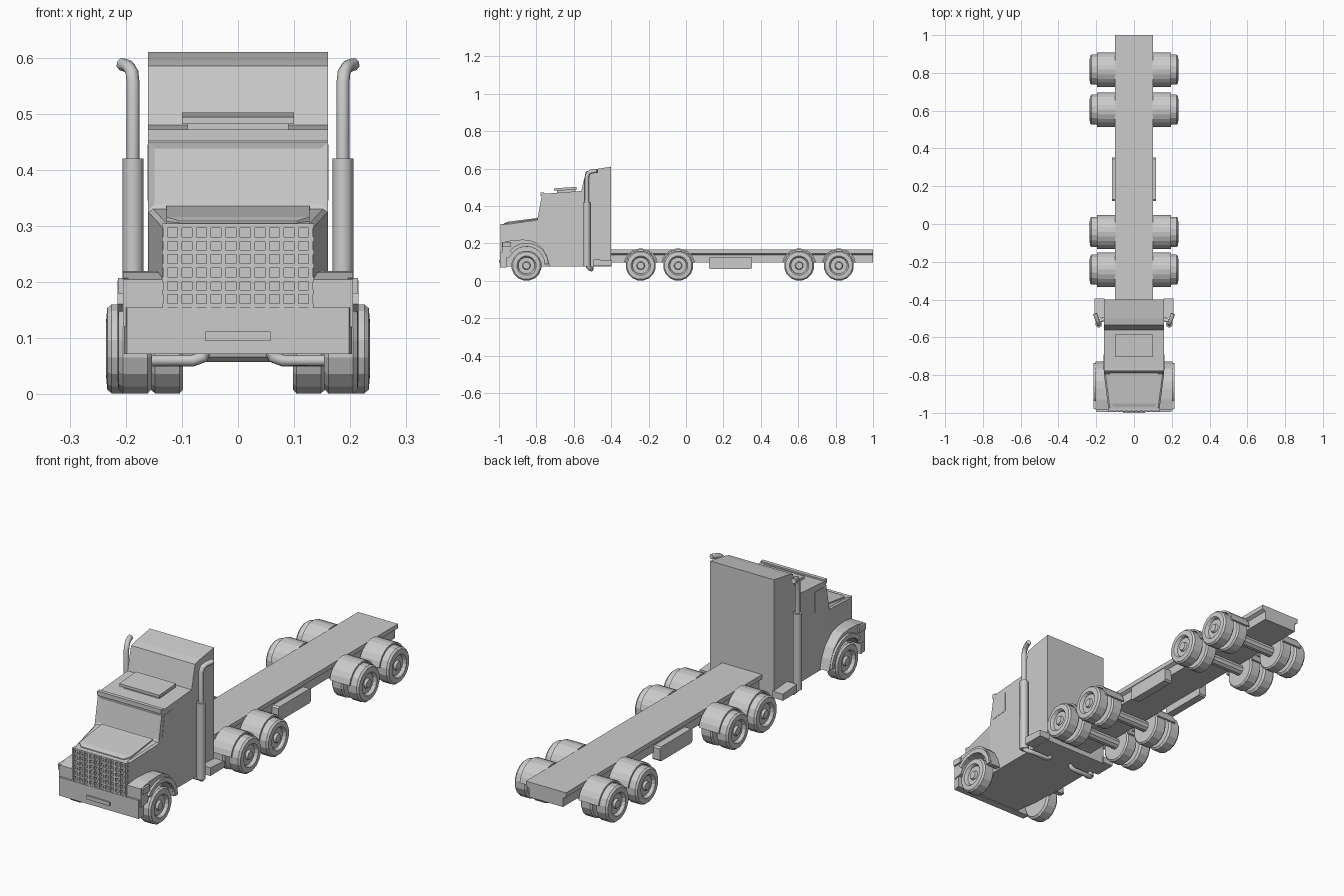
import bpy, bmesh, math
from mathutils import Vector

if "Cube" in bpy.data.objects:
    bpy.data.objects.remove(bpy.data.objects["Cube"])


def finish(name, bm):
    bmesh.ops.recalc_face_normals(bm, faces=bm.faces)
    me = bpy.data.meshes.new(name)
    bm.to_mesh(me)
    bm.free()
    ob = bpy.data.objects.new(name, me)
    bpy.context.collection.objects.link(ob)
    return ob


def loft(name, rings):
    """Skin a row of matching closed rings and cap both ends."""
    bm = bmesh.new()
    vs = [[bm.verts.new(p) for p in r] for r in rings]
    n = len(rings[0])
    for a, b in zip(vs, vs[1:]):
        for i in range(n):
            j = (i + 1) % n
            bm.faces.new((a[i], a[j], b[j], b[i]))
    bm.faces.new(vs[0])
    bm.faces.new(vs[-1])
    return finish(name, bm)


def prism(name, pts, x0, x1):
    """Side profile (y, z) extruded along x."""
    return loft(name, [[(x, y, z) for y, z in pts] for x in (x0, x1)])


def box(name, x0, x1, y0, y1, z0, z1):
    return prism(name, [(y0, z0), (y1, z0), (y1, z1), (y0, z1)], x0, x1)


def lathe(name, prof, s, y, z, n=16):
    """Revolve (x, radius) about the axle; s picks the side."""
    rings = []
    for x, r in prof:
        rings.append([(s * x, y + r * math.sin(2 * math.pi * (i + .5) / n),
                       z + r * math.cos(2 * math.pi * (i + .5) / n)) for i in range(n)])
    return loft(name, rings)


def arc(y, z, r, a0, a1, n):
    return [(y + r * math.cos(math.radians(a0 + (a1 - a0) * i / n)),
             z + r * math.sin(math.radians(a0 + (a1 - a0) * i / n))) for i in range(n + 1)]


def tube(name, pts, r):
    cu = bpy.data.curves.new(name, 'CURVE')
    cu.dimensions = '3D'
    cu.bevel_depth = r
    cu.bevel_resolution = 2
    cu.use_fill_caps = True
    sp = cu.splines.new('POLY')
    sp.points.add(len(pts) - 1)
    for p, c in zip(sp.points, pts):
        p.co = (*c, 1)
    ob = bpy.data.objects.new(name, cu)
    bpy.context.collection.objects.link(ob)
    bpy.ops.object.select_all(action='DESELECT')
    ob.select_set(True)
    bpy.context.view_layer.objects.active = ob
    bpy.ops.object.convert(target='MESH')


# cab and sleeper, with a recessed windscreen
cab = prism("cab", [(-.795, .075), (-.795, .328), (-.772, .45), (-.762, .465), (-.56, .48),
                    (-.535, .585), (-.50, .594), (-.40, .61), (-.40, .075)], -.16, .16)
bm = bmesh.new()
bm.from_mesh(cab.data)
bm.faces.ensure_lookup_table()
glass = [f for f in bm.faces if (f.calc_center_median() - Vector((0, -.7835, .389))).length < .01]
bmesh.ops.inset_individual(bm, faces=glass, thickness=.016, depth=-.005)
bm.to_mesh(cab.data)
bm.free()
box("roof_lip", -.16, .16, -.777, -.76, .452, .472)
box("roof_vent_base", -.09, .09, -.69, -.59, .465, .485)
prism("roof_vent", [(-.705, .482), (-.585, .486), (-.585, .502), (-.705, .494)], -.10, .10)

# tapered bonnet and raised cowl
loft("bonnet", [[(-w, y, .075), (w, y, .075), (w, y, h), (w - .008, y, h + .006),
                 (-w + .008, y, h + .006), (-w, y, h)]
                for y, w, h in ((-.98, .135, .298), (-.79, .16, .325))])
loft("bonnet_cowl", [[(-w, y, .29), (w, y, .29), (w, y, h), (-w, y, h)]
                     for y, w, h in ((-.97, .105, .309), (-.95, .127, .316), (-.79, .128, .336))])

# grille bars
for i in range(11):
    x = -.13 + .026 * i
    box("grille_upright", x - .004, x + .004, -.993, -.975, .155, .304)
for i in range(7):
    z = .158 + .0237 * i
    box("grille_crossbar", -.135, .135, -.991, -.975, z - .004, z + .004)

# bumper and plate
loft("bumper", [[(-w, y, .072), (w, y, .072), (w, y, .155), (-w, y, .155)]
                for y, w in ((-.994, .198), (-.96, .203))])
box("bumper_plate", -.058, .058, -1.0, -.99, .095, .112)

# wheel shapes: (x, radius) from inside to outside
tyre = [(0, .045), (0, .072), (.008, .081), (.052, .081), (.06, .074), (.062, .052),
        (.058, .048), (.048, .044), (.048, .022), (.058, .018)]
FY, AZ = -.853, .081
axles = (-.242, -.042, .605, .817)

for s in (-1, 1):
    # cab side window
    prism("side_window", [(-.772, .345), (-.69, .352), (-.69, .445), (-.755, .44)],
          s * .158, s * .1615)

    # front wheel
    lathe("front_wheel", [(.153 + x, r) for x, r in tyre], s, FY, AZ)

    # front fender and its raised lip
    edge = arc(FY, .085, .098, 0, 155, 8)
    prism("front_fender", [(-.728, .082), (-.742, .13), (-.765, .172), (-.80, .203), (-.83, .216),
                           (-.87, .22), (-.93, .217), (-.985, .205), (-.985, .12)] + edge[::-1],
          s * .13, s * .205)
    prism("fender_lip", arc(FY, .085, .118, 2, 140, 9) + arc(FY, .085, .098, 140, 2, 9),
          s * .19, s * .215)
    box("fender_lamp", s * .195, s * .214, -.98, -.935, .18, .207)

    # rear dual wheels with curved guards
    for y in axles:
        lathe("outer_wheel", [(.173 + x, r) for x, r in tyre], s, y, AZ)
        lathe("inner_wheel", [(.098, .05), (.098, .074), (.104, .081), (.148, .081),
                              (.155, .074), (.155, .05)], s, y, AZ)
        lathe("axle_stub", [(0, .025), (.2, .025)], s, y, AZ, 10)
        prism("wheel_guard", arc(y, AZ, .092, 10, 170, 10) + arc(y, AZ, .084, 170, 10, 10),
              s * .098, s * .197)

    # side tank
    prism("side_tank", [(.122, .07), (.13, .063), (.345, .063), (.353, .07),
                        (.353, .122), (.345, .128), (.13, .128), (.122, .122)], s * .08, s * .117)

    # step behind the cab
    prism("cab_step", [(-.495, .078), (-.395, .078), (-.395, .108), (-.495, .115)],
          s * .155, s * .208)

    # exhaust stack: silencer, upper pipe, lower elbow
    tube("silencer", [(s * .187, -.53, .075), (s * .187, -.53, .42)], .019)
    tube("stack_pipe", [(s * .187, -.53, .41), (s * .187, -.53, .555), (s * .189, -.523, .574),
                        (s * .195, -.507, .584), (s * .206, -.475, .588)], .0115)
    tube("exhaust_elbow", [(s * .187, -.53, .09), (s * .186, -.524, .072), (s * .178, -.512, .063),
                           (s * .16, -.505, .06), (s * .08, -.505, .06), (s * .062, -.505, .066),
                           (s * .055, -.505, .085)], .0105)

# chassis: wide top deck narrowing into the main beam
loft("chassis", [[(-.085, y, .098), (.085, y, .098), (.085, y, .138), (.10, y, .146), (.10, y, .166),
                  (-.10, y, .166), (-.10, y, .146), (-.085, y, .138)] for y in (-.42, 1.0)])
